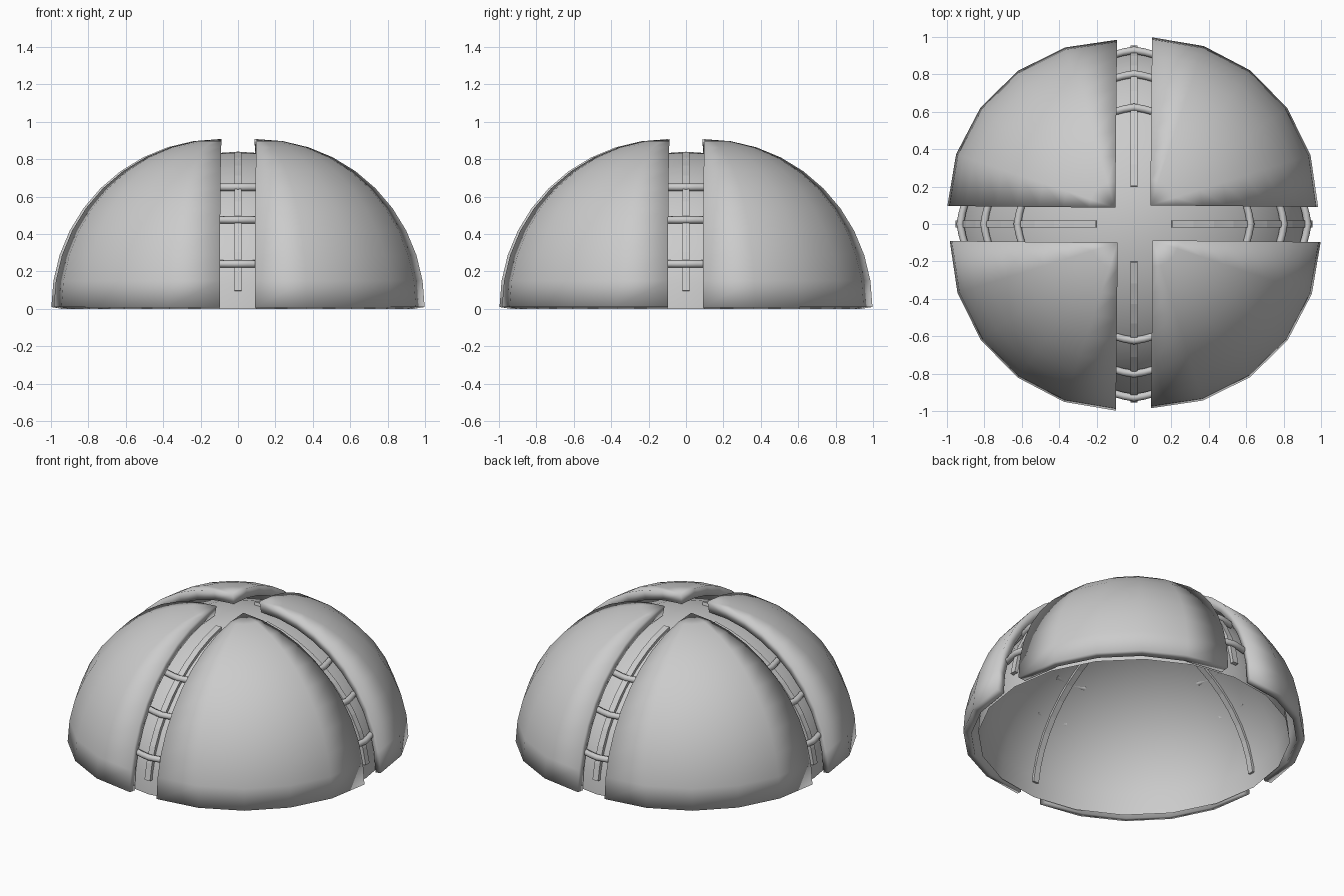
import bpy, bmesh, math
from math import sin, cos, radians, pi
from mathutils import Matrix, Vector

if "Cube" in bpy.data.objects:
    bpy.data.objects.remove(bpy.data.objects["Cube"])

RX, RZ = 0.94, 0.84          # inner dome radius and height


def finish(name, bm, smooth=True):
    bmesh.ops.remove_doubles(bm, verts=bm.verts, dist=1e-4)
    bmesh.ops.recalc_face_normals(bm, faces=bm.faces)
    me = bpy.data.meshes.new(name)
    bm.to_mesh(me)
    bm.free()
    for p in me.polygons:
        p.use_smooth = smooth
    ob = bpy.data.objects.new(name, me)
    bpy.context.collection.objects.link(ob)
    return ob


def quad(bm, vs):
    vs = [v for i, v in enumerate(vs) if all((v.co - w.co).length > 1e-5 for w in vs[:i])]
    if len(vs) > 2:
        bm.faces.new(vs)


def skin(bm, g, closed=False):
    for i in range(len(g) - 1):
        n = len(g[i])
        for j in range(n if closed else n - 1):
            k = (j + 1) % n
            quad(bm, [g[i][j], g[i][k], g[i + 1][k], g[i + 1][j]])


# inner dome: thin open shell
bm = bmesh.new()
rows = [[bm.verts.new((RX * cos(t) * cos(a), RX * cos(t) * sin(a), RZ * sin(t)))
         for a in (radians(18 * j) for j in range(20))]
        for t in (radians(9 * i) for i in range(11))]
skin(bm, rows, True)
dome = finish("inner_dome", bm)


# outer panel: thick quarter of a sphere moved away from the centre
def quarter(bm, r, cx, cy, z0, turn):
    return [[bm.verts.new((cx + r * cos(t) * cos(a), cy + r * cos(t) * sin(a), z0 + r * sin(t)))
             for a in (radians(18 * j + turn) for j in range(6))]
            for t in (radians(9 * i) for i in range(11))]


def panel(k):
    bm = bmesh.new()
    inner = quarter(bm, 0.84, 0.1, 0.1, 0, 0)
    outer = quarter(bm, 0.897, 0.087, 0.1, 0.01, -0.6)
    skin(bm, inner)
    skin(bm, outer)
    skin(bm, [inner[0], outer[0]])
    for c in (0, -1):
        skin(bm, [[r[c] for r in inner], [r[c] for r in outer]])
    bm.transform(Matrix.Rotation(k * pi / 2, 4, 'Z'))
    finish("outer_panel", bm)


# rib: square bar following the dome along the gap
def rib(k):
    bm = bmesh.new()
    g = []
    for i in range(11):
        t = radians(6.5 + (77.7 - 6.5) * i / 10)
        g.append([bm.verts.new((RX * s * cos(t), y, RZ * s * sin(t)))
                  for s, y in ((0.98, -0.02), (1.02, -0.02), (1.02, 0.02), (0.98, 0.02))])
    skin(bm, g, True)
    bm.faces.new(g[0])
    bm.faces.new(g[-1])
    bm.transform(Matrix.Rotation(k * pi / 2, 4, 'Z'))
    finish("gap_rib", bm, False)


# rung: round bar across the gap, bent with the dome
def rung(k, x, z):
    bm = bmesh.new()
    g = []
    for y in (-0.11, -0.055, 0, 0.055, 0.11):
        cx = x + 0.006 - 0.24 * abs(y) * (0.5 + abs(y) * 4)
        g.append([bm.verts.new((cx + 0.02 * cos(b), y, z + 0.02 * sin(b)))
                  for b in (i * pi / 4 for i in range(8))])
    skin(bm, g, True)
    bm.faces.new(g[0])
    bm.faces.new(g[-1])
    bm.transform(Matrix.Rotation(k * pi / 2, 4, 'Z'))
    finish("gap_rung", bm)


for k in range(4):
    panel(k)
    rib(k)
    for x, z in ((0.617, 0.65), (0.795, 0.475), (0.922, 0.24)):
        rung(k, x, z)

# keep rims and bar ends crisp where the bend is strong
bpy.ops.object.select_all(action='DESELECT')
for ob in bpy.context.scene.objects:
    if ob.name.startswith("gap_rung"):
        ob.select_set(True)
        bpy.context.view_layer.objects.active = ob
bpy.ops.object.shade_smooth_by_angle(angle=radians(60))
